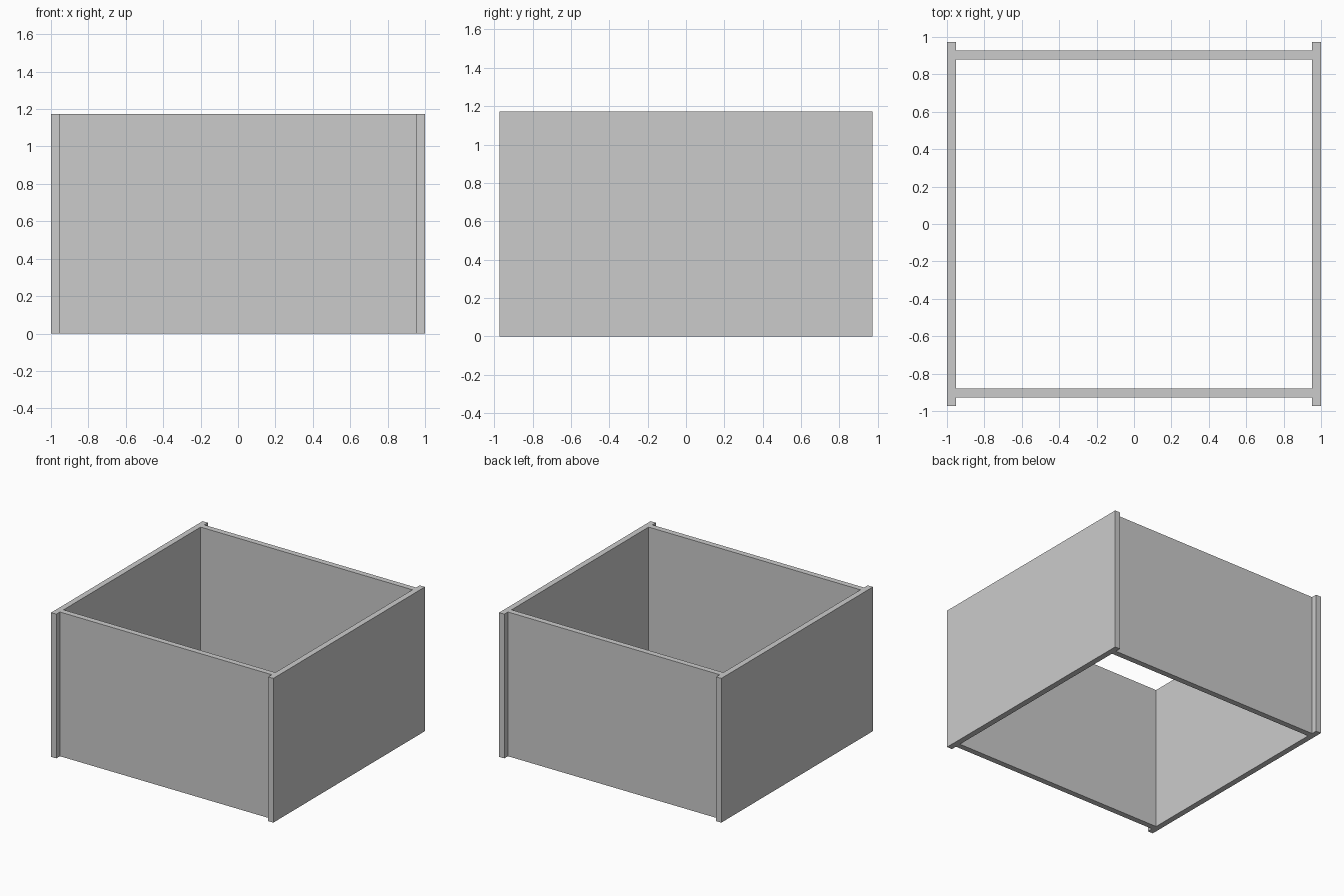
import bpy

if "Cube" in bpy.data.objects:
    bpy.data.objects.remove(bpy.data.objects["Cube"])

HEIGHT = 1.173      # wall height
THICK = 0.047       # board thickness
HALF_X = 1.0        # outer face of the side boards
HALF_Y = 0.974      # ends of the side boards
PANEL_Y = 0.904     # centre line of the front and back boards


def board(name, size, location):
    bpy.ops.mesh.primitive_cube_add(size=1, location=location)
    obj = bpy.context.object
    obj.name = name
    obj.scale = size
    bpy.ops.object.transform_apply(location=False, rotation=False, scale=True)
    return obj


# Side boards, running past the front and back boards
for name, s in (("left_board", -1), ("right_board", 1)):
    board(name, (THICK, 2 * HALF_Y, HEIGHT),
          (s * (HALF_X - THICK / 2), 0, HEIGHT / 2))

# Front and back boards, set in between the side boards
for name, s in (("front_board", -1), ("back_board", 1)):
    board(name, (2 * (HALF_X - THICK), THICK, HEIGHT),
          (0, s * PANEL_Y, HEIGHT / 2))
